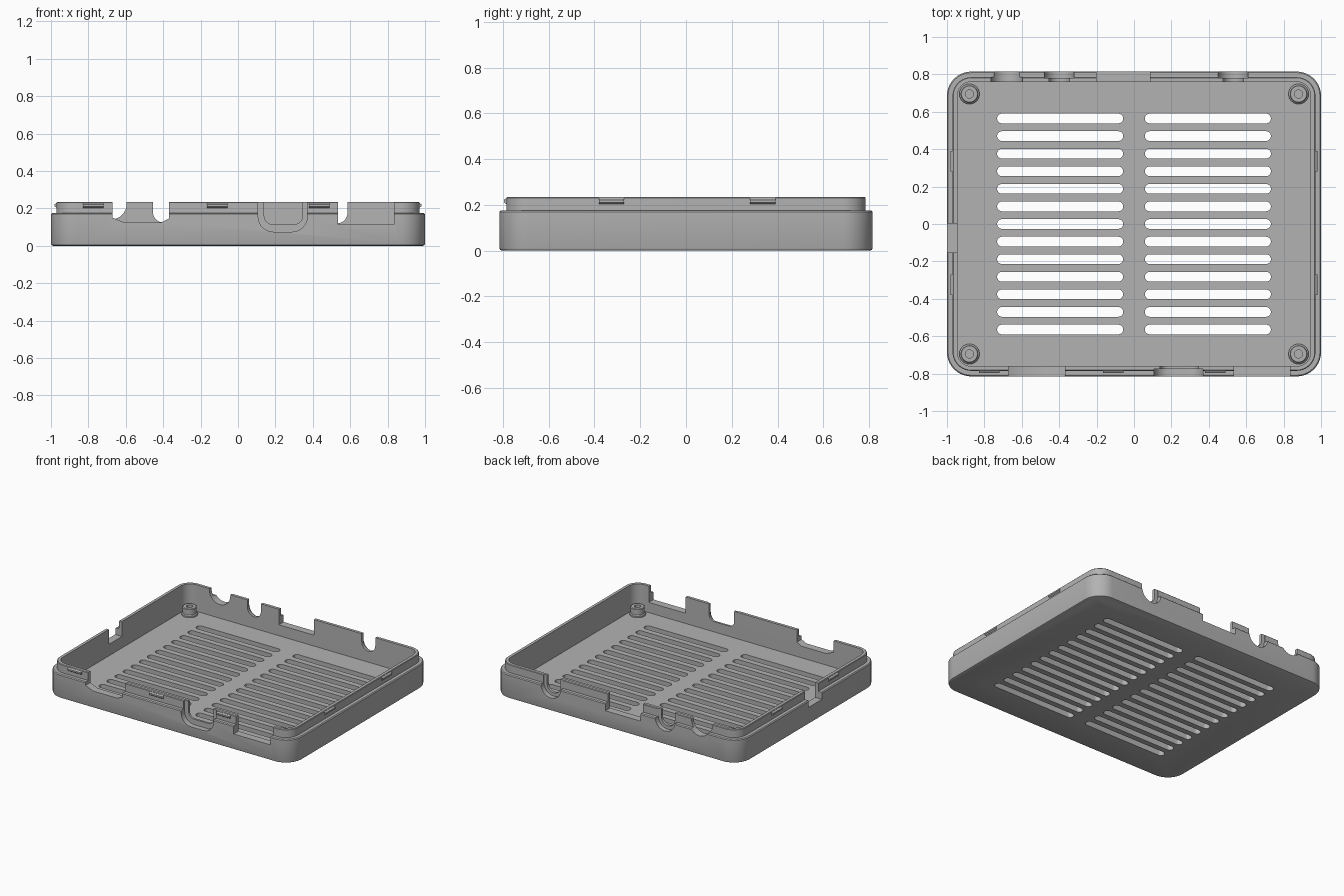
import bpy
import bmesh
from math import cos, sin, pi, radians

if "Cube" in bpy.data.objects:
    bpy.data.objects.remove(bpy.data.objects["Cube"])

HX, HY, RADIUS = 1.0, 0.815, 0.13
WALL_TOP, LIP_TOP, FLOOR = 0.175, 0.235, 0.04
LIP_IN, WALL = 0.03, 0.055

grey = bpy.data.materials.new("grey plastic")
grey.use_nodes = True
colour = (0.45, 0.45, 0.45, 1)
grey.diffuse_color = colour
grey.node_tree.nodes["Principled BSDF"].inputs["Base Color"].default_value = colour


def make_object(name, bm):
    bmesh.ops.recalc_face_normals(bm, faces=bm.faces)
    mesh = bpy.data.meshes.new(name)
    bm.to_mesh(mesh)
    bm.free()
    mesh.materials.append(grey)
    obj = bpy.data.objects.new(name, mesh)
    bpy.context.collection.objects.link(obj)
    return obj


def arc(cx, cy, r, start, end, steps):
    span = [start + (end - start) * i / steps for i in range(steps + 1)]
    return [(cx + r * cos(a), cy + r * sin(a)) for a in span]


def rounded_rect(hx, hy, r, steps=10):
    pts = []
    for k, (sx, sy) in enumerate([(1, 1), (-1, 1), (-1, -1), (1, -1)]):
        pts += arc(sx * (hx - r), sy * (hy - r), r, k * pi / 2, (k + 1) * pi / 2, steps)
    return pts


def loft(bm, rings, close=False):
    """Skin equal rings of 3D points; cap the ends, or join last to first."""
    loops = [[bm.verts.new(p) for p in ring] for ring in rings]
    n = len(loops[0])
    pairs = list(zip(loops, loops[1:]))
    if close:
        pairs.append((loops[-1], loops[0]))
    else:
        bm.faces.new(loops[0])
        bm.faces.new(loops[-1])
    for a, b in pairs:
        for i in range(n):
            j = (i + 1) % n
            bm.faces.new((a[i], a[j], b[j], b[i]))


def on_wall(side, u, depth, z):
    """Place a point by position along a wall and depth in from its face."""
    return {"front": (u, -HY + depth, z), "back": (u, HY - depth, z),
            "left": (HX - depth, u, z), "right": (-HX + depth, u, z)}[side]


def wall_cut(bm, side, profile, d0=-0.05, d1=0.1):
    loft(bm, [[on_wall(side, u, d, z) for u, z in profile] for d in (d0, d1)])


def port(u0, u1, bottom, r=0.0):
    """Open-topped port outline with rounded lower corners."""
    top = 0.3
    if r == 0:
        return [(u0, top), (u0, bottom), (u1, bottom), (u1, top)]
    left = arc(u0 + r, bottom + r, r, pi, 1.5 * pi, 8)
    right = arc(u1 - r, bottom + r, r, 1.5 * pi, 2 * pi, 8)
    if u1 - u0 - 2 * r < 0.001:
        right = right[1:]
    return [(u0, top)] + left + right + [(u1, top)]


def subtract(target, cutter):
    mod = target.modifiers.new("cut", "BOOLEAN")
    mod.operation = "DIFFERENCE"
    mod.solver = "EXACT"
    mod.use_self = True
    mod.object = cutter
    bpy.context.view_layer.objects.active = target
    bpy.ops.object.modifier_apply(modifier=mod.name)
    bpy.data.objects.remove(cutter)


# Tray: chamfered base, outer wall, stepped lip and inner cavity
steps = [(0.012, 0), (0.003, 0.004), (0, 0.012), (0, WALL_TOP - 0.006), (0.006, WALL_TOP),
         (LIP_IN, WALL_TOP), (LIP_IN, LIP_TOP - 0.004), (LIP_IN + 0.004, LIP_TOP),
         (WALL, LIP_TOP), (WALL, FLOOR)]
bm = bmesh.new()
loft(bm, [[(x, y, z) for x, y in rounded_rect(HX - d, HY - d, RADIUS - d)] for d, z in steps])
tray = make_object("tray", bm)

# Vent slots in two columns
bm = bmesh.new()
for side in (-1, 1):
    for row in range(-6, 7):
        outline = rounded_rect(0.337, 0.026, 0.0255, 5)
        loft(bm, [[(x + side * 0.395, y + row * 0.094, z) for x, y in outline]
                  for z in (-0.05, 0.08)])
subtract(tray, make_object("slot_cutter", bm))

# Ports cut right through the walls
bm = bmesh.new()
wall_cut(bm, "front", [(-0.67, 0.3), (-0.67, 0.15), (-0.61, 0.125), (-0.41, 0.125),
                       (-0.37, 0.145), (-0.37, 0.3)])
wall_cut(bm, "front", port(0.14, 0.345, 0.115, 0.045))
wall_cut(bm, "front", port(0.535, 0.835, 0.115))
wall_cut(bm, "back", port(-0.765, -0.595, 0.14, 0.085))
wall_cut(bm, "back", port(-0.455, -0.345, 0.125, 0.055))
wall_cut(bm, "back", port(-0.2, 0.085, 0.12))
wall_cut(bm, "back", port(0.475, 0.585, 0.12, 0.055))
wall_cut(bm, "right", port(-0.152, 0.002, 0.125))
subtract(tray, make_object("port_cutter", bm))

# Plug recesses part way into the outer face
bm = bmesh.new()
wall_cut(bm, "front", port(0.108, 0.37, 0.075, 0.08), d1=0.04)
wall_cut(bm, "back", port(-0.48, -0.32, 0.1, 0.08), d1=0.035)
wall_cut(bm, "back", port(0.45, 0.61, 0.095, 0.08), d1=0.035)
subtract(tray, make_object("recess_cutter", bm))

# Screw bosses in the corners, with blind holes
ring = [(0.054, FLOOR - 0.005), (0.054, 0.05), (0.047, 0.056), (0.047, 0.096),
        (0.043, 0.1), (0.022, 0.1), (0.022, FLOOR - 0.005)]
bosses = []
for sx in (-1, 1):
    for sy in (-1, 1):
        bm = bmesh.new()
        circle = arc(0, 0, 1, 0, 2 * pi, 32)[:-1]
        loft(bm, [[(sx * 0.88 + r * c, sy * 0.695 + r * s, z) for c, s in circle]
                  for r, z in ring], close=True)
        place = ("back" if sy > 0 else "front") + ("_left" if sx > 0 else "_right")
        bosses.append(make_object("screw_boss_" + place, bm))

# Snap tabs on the lip
tabs = {"front": (-0.775, -0.11, 0.435), "left": (-0.325, 0.335), "right": (-0.325, 0.335)}
for side, centres in tabs.items():
    for i, u in enumerate(centres):
        bm = bmesh.new()
        section = [(LIP_IN + 0.005, 0.203), (LIP_IN, 0.203), (0.019, 0.211),
                   (0.019, 0.222), (LIP_IN, 0.229), (LIP_IN + 0.005, 0.229)]
        loft(bm, [[on_wall(side, u + e, d, z) for d, z in section] for e in (-0.055, 0.055)])
        make_object(f"snap_tab_{side}_{i + 1}", bm)

# Smooth the rounded parts, keeping edges sharp
bpy.ops.object.select_all(action="DESELECT")
for obj in [tray] + bosses:
    obj.select_set(True)
bpy.context.view_layer.objects.active = tray
bpy.ops.object.shade_smooth_by_angle(angle=radians(30))
